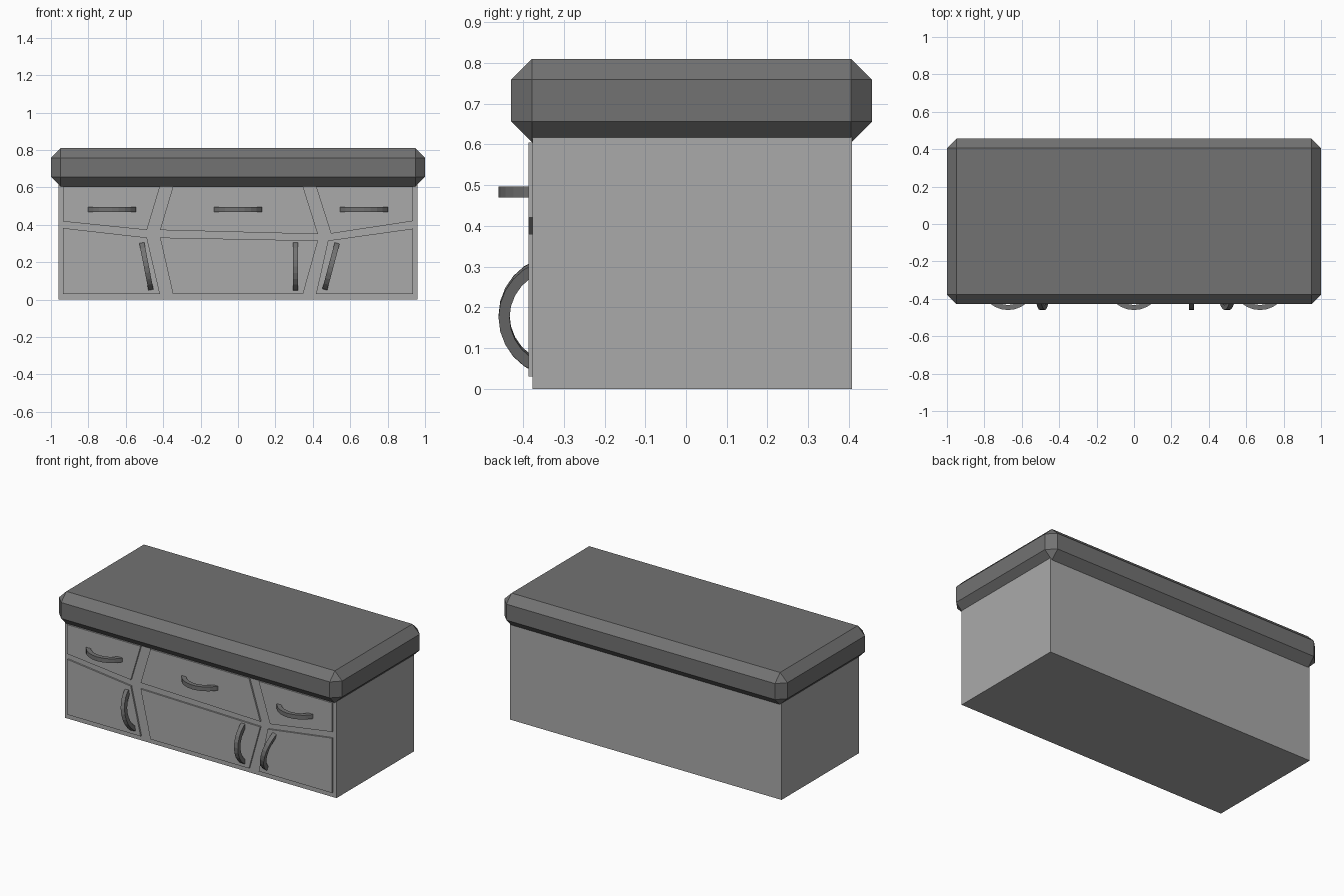
import bpy, bmesh, math
from mathutils import Matrix, Vector

if "Cube" in bpy.data.objects:
    bpy.data.objects.remove(bpy.data.objects["Cube"])


def material(name, v):
    m = bpy.data.materials.new(name)
    m.diffuse_color = (v, v, v, 1)
    m.use_nodes = True
    m.node_tree.nodes["Principled BSDF"].inputs["Base Color"].default_value = m.diffuse_color
    return m


LIGHT = material("light grey", 0.40)
DARK = material("dark grey", 0.17)


def finish(name, bm, mat):
    bmesh.ops.recalc_face_normals(bm, faces=bm.faces)
    me = bpy.data.meshes.new(name)
    bm.to_mesh(me)
    bm.free()
    me.materials.append(mat)
    ob = bpy.data.objects.new(name, me)
    bpy.context.collection.objects.link(ob)
    return ob


def box(name, lo, hi, mat, bevel=0):
    bm = bmesh.new()
    bmesh.ops.create_cube(bm, size=1)
    lo, hi = Vector(lo), Vector(hi)
    for v in bm.verts:
        v.co = Vector([(a + b) / 2 + c * (b - a) for a, b, c in zip(lo, hi, v.co)])
    if bevel:
        bmesh.ops.bevel(bm, geom=bm.edges[:], offset=bevel, segments=1,
                        affect='EDGES', offset_type='OFFSET')
        # snap the chamfer to an even inset
    return finish(name, bm, mat)


def panel(name, outline):
    """Thin front plate with an outline in x, z."""
    bm = bmesh.new()
    face = bm.faces.new([bm.verts.new((x, -0.387, z)) for x, z in outline])
    ext = bmesh.ops.extrude_face_region(bm, geom=[face])
    for g in ext["geom"]:
        if isinstance(g, bmesh.types.BMVert):
            g.co.y = -0.372
    return finish(name, bm, LIGHT)


def handle(name, x, z, tilt):
    """Curved bar: arc of a flat ring, tilted in the front plane."""
    bm = bmesh.new()
    steps, cy, half = 10, -0.309, 0.0135
    rings = []
    for i in range(steps + 1):
        a = math.radians(-67.5 + 135 * i / steps)
        ring = []
        for r, w in ((0.151, -half), (0.151, half), (0.124, half), (0.124, -half)):
            ring.append(bm.verts.new((w, cy - r * math.cos(a), r * math.sin(a))))
        rings.append(ring)
    for a, b in zip(rings, rings[1:]):
        for k in range(4):
            n = (k + 1) % 4
            bm.faces.new((a[k], a[n], b[n], b[k]))
    bm.faces.new(rings[0])
    bm.faces.new(rings[-1])
    bm.transform(Matrix.Translation((x, 0, z)) @ Matrix.Rotation(math.radians(tilt), 4, 'Y'))
    return finish(name, bm, DARK)


# Cabinet body and chamfered worktop
box("cabinet_body", (-0.96, -0.377, 0), (0.96, 0.407, 0.64), LIGHT)
box("worktop", (-1, -0.429, 0.605), (1, 0.457, 0.81), DARK, 0.0515)

# Crooked drawer and door fronts
panel("drawer_left", [(-.936, .605), (-.417, .605), (-.487, .372), (-.936, .418)])
panel("drawer_middle", [(-.348, .605), (.348, .605), (.428, .35), (-.417, .372)])
panel("drawer_right", [(.417, .605), (.936, .605), (.936, .42), (.497, .353)])
panel("door_left", [(-.936, .383), (-.487, .332), (-.417, .03), (-.936, .03)])
panel("door_middle", [(-.417, .332), (.428, .316), (.348, .03), (-.348, .03)])
panel("door_right", [(.481, .316), (.936, .38), (.936, .03), (.417, .03)])

# Handles
for side, x in (("left", -0.674), ("middle", 0), ("right", 0.674)):
    handle("drawer_handle_" + side, x, 0.483, 90)
for side, x, tilt in (("left", -0.49, -11), ("middle", 0.307, 0), ("right", 0.497, 15)):
    handle("door_handle_" + side, x, 0.178, tilt)
